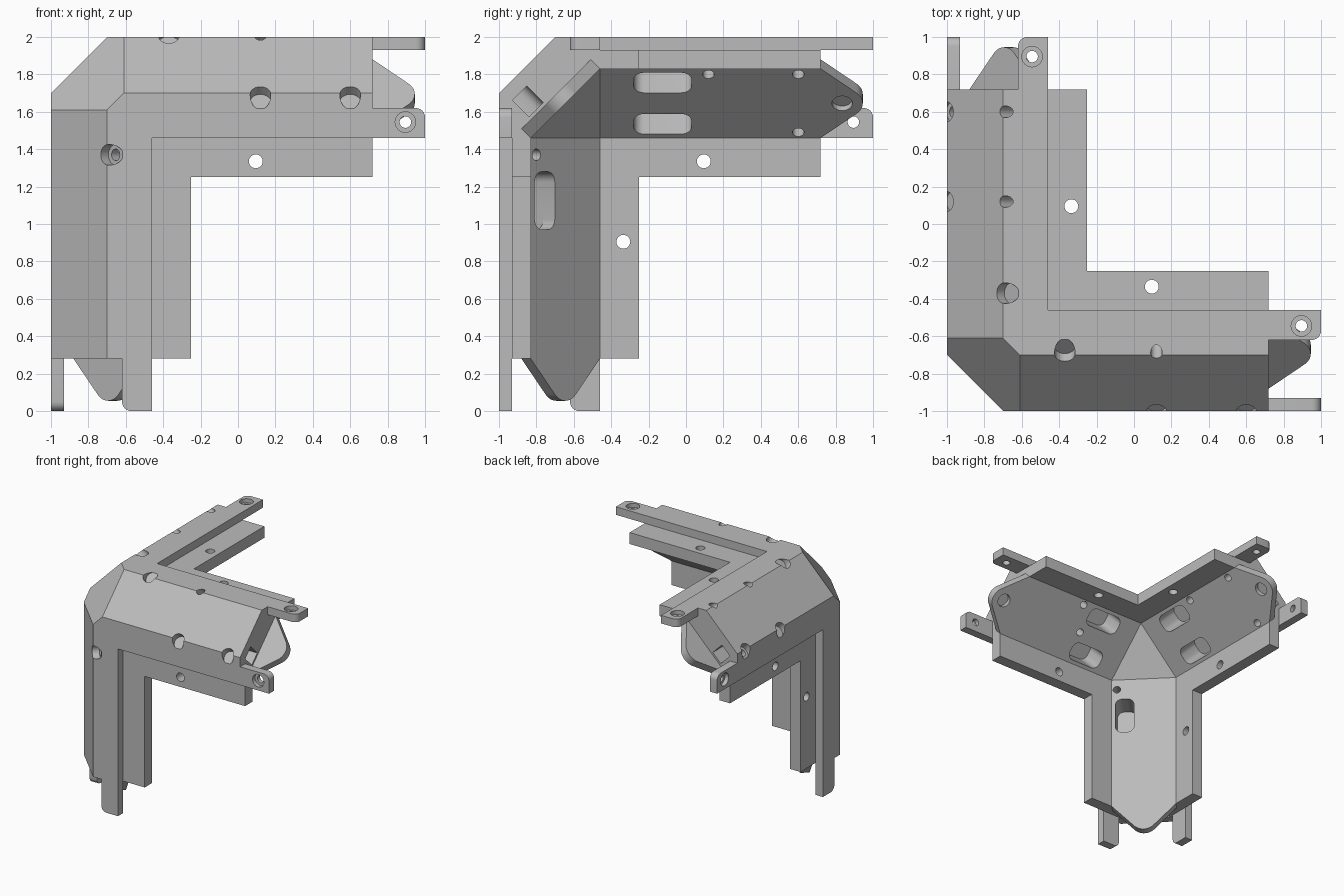
import bpy, bmesh, math
from mathutils import Vector, Matrix

cube = bpy.data.objects.get("Cube")
if cube:
    bpy.data.objects.remove(cube)

# Single grey finish
grey = bpy.data.materials.new("plain grey")
grey.use_nodes = True
grey.diffuse_color = (0.5, 0.5, 0.5, 1)
grey.node_tree.nodes["Principled BSDF"].inputs["Base Color"].default_value = (0.5, 0.5, 0.5, 1)

# Corner coordinates: origin at the outer corner, one arm along each axis
A, B, C = Vector((1, 0, 0)), Vector((0, 1, 0)), Vector((0, 0, 1))
D, P = (B + C).normalized(), (B - C).normalized()   # across the arm, along the bevel
DIAG = (A, P, D)
PLATES = ((A, C, B), (A, B, C))
TURNS = {"side": Matrix((A, B, C)), "back": Matrix((C, A, B)), "lower": Matrix((B, C, A))}
LENGTH = 1.72
R2 = math.sqrt(2)


def prism(bm, outline, lo, hi, axes):
    """Extrude a closed 2D outline along the third axis."""
    u, v, w = axes
    rings = [[bm.verts.new(u * p + v * q + w * h) for p, q in outline] for h in (lo, hi)]
    for ring in rings:
        bm.faces.new(ring)
    n = len(outline)
    for i in range(n):
        j = (i + 1) % n
        bm.faces.new((rings[0][i], rings[0][j], rings[1][j], rings[1][i]))


def arc(u, v, r, start=0, end=360, n=24):
    steps = n if end - start == 360 else n + 1
    angles = [math.radians(start + (end - start) * i / n) for i in range(steps)]
    return [(u + r * math.cos(t), v + r * math.sin(t)) for t in angles]


def rounded(u0, u1, v0, v1, r):
    return (arc(u1 - r, v1 - r, r, 0, 90, 6) + arc(u0 + r, v1 - r, r, 90, 180, 6)
            + arc(u0 + r, v0 + r, r, 180, 270, 6) + arc(u1 - r, v0 + r, r, 270, 360, 6))


def three_way(bm):
    """Repeat an arm's geometry on all three axes."""
    geom = bm.verts[:] + bm.edges[:] + bm.faces[:]
    for name in ("back", "lower"):
        copy = bmesh.ops.duplicate(bm, geom=geom)["geom"]
        for v in copy:
            if isinstance(v, bmesh.types.BMVert):
                v.co = TURNS[name] @ v.co


def make(name, bm):
    """Move from corner coordinates to the world and make an object."""
    for v in bm.verts:
        v.co = Vector((v.co.x - 1, v.co.y - 1, 2 - v.co.z))
    bmesh.ops.recalc_face_normals(bm, faces=bm.faces[:])
    mesh = bpy.data.meshes.new(name)
    bm.to_mesh(mesh)
    bm.free()
    mesh.materials.append(grey)
    ob = bpy.data.objects.new(name, mesh)
    bpy.context.collection.objects.link(ob)
    return ob


def cut(ob, *cutters):
    for c in cutters:
        c.hide_render = True
        mod = ob.modifiers.new("cut", 'BOOLEAN')
        mod.operation, mod.solver, mod.object = 'DIFFERENCE', 'EXACT', c
    bpy.context.view_layer.update()
    dg = bpy.context.evaluated_depsgraph_get()
    mesh = bpy.data.meshes.new_from_object(ob.evaluated_get(dg))
    ob.modifiers.clear()
    ob.data = mesh
    for c in cutters:
        bpy.data.objects.remove(c)


# Three-armed body: stepped section with flanges, mitred at the corner
half = [(0.30, 0), (0.54, 0), (0.54, 0.07), (0.75, 0.07), (0.75, 0.17), (0.54, 0.17)]
section = half + [(c, b) for b, c in reversed(half)]
bm = bmesh.new()
prism(bm, section, 0, LENGTH, (B, C, A))
for mitre in (A - B, A - C):
    bmesh.ops.bisect_plane(bm, geom=bm.verts[:] + bm.edges[:] + bm.faces[:], dist=1e-5,
                           plane_co=(0, 0, 0), plane_no=mitre, clear_inner=True)
three_way(bm)
bmesh.ops.remove_doubles(bm, verts=bm.verts[:], dist=1e-4)
res = bmesh.ops.bisect_plane(bm, geom=bm.verts[:] + bm.edges[:] + bm.faces[:], dist=1e-5,
                             plane_co=(0.23, 0.23, 0.23), plane_no=(1, 1, 1), clear_inner=True)
rim = [e for e in res["geom_cut"] if isinstance(e, bmesh.types.BMEdge)]
bmesh.ops.edgeloop_fill(bm, edges=rim)
body = make("three_arm_body", bm)

# Bores, slots and flange holes in every arm
bores, recesses = bmesh.new(), bmesh.new()
edge = 0.31 / R2
for side in (-1, 1):
    for a in (0.63, 1.12, 1.60):
        prism(bores, arc(a, side * edge, 0.031), 0.1, 0.6, DIAG)
        prism(recesses, arc(a, side * edge, 0.055), 0.03, 0.27, DIAG)
    lo, hi = sorted((side * 0.08, side * 0.188))
    prism(recesses, [(0.9, lo), (1.8, lo), (1.8, hi), (0.9, hi)], 0.29, 0.415, DIAG)
    lo, hi = sorted((side * 0.08, side * 0.232))
    prism(bores, rounded(0.72, 1.03, lo, hi, 0.055), 0.29, 0.6, DIAG)
for a in (0.69, 1.03, 1.375):
    prism(bores, arc(a, 0, 0.031), 0.40, 0.6, DIAG)
prism(bores, arc(0.63, 0, 0.035), 0.1, 0.34, DIAG)
for axes in PLATES:
    prism(bores, arc(1.095, 0.665, 0.037), 0.03, 0.21, axes)
for group in (bores, recesses):
    three_way(group)
cut(body, make("bore_cutter", bores), make("recess_cutter", recesses))

# Triangular web closing the inner corner
bm = bmesh.new()
for co in ((0.54, 0.54, 0.17), (0.54, 0.17, 0.54), (0.17, 0.54, 0.54), (0.3, 0.3, 0.3)):
    bm.verts.new(co)
bmesh.ops.convex_hull(bm, input=bm.verts[:])
make("inner_corner_web", bm)

# End tabs: two flat ears and one tapered tongue per arm
ear = [(LENGTH, 0.38)] + arc(1.95, 0.43, 0.05, -90, 0, 6) + [(2, 0.54), (LENGTH, 0.54)]
root, tip, radius = 0.37 / R2, 1.835, 0.11
tongue = [(LENGTH, -root)] + arc(tip, 0, radius, -50, 50, 16) + [(LENGTH, root)]
inner, outer = 0.71 / R2, 0.61 / R2
for arm, turn in TURNS.items():
    parts = [("ear_one", ear, 0, 0.07, PLATES[0], (1.895, 0.455), (-0.05, 0.035)),
             ("ear_two", ear, 0, 0.07, PLATES[1], (1.895, 0.455), (-0.05, 0.035)),
             ("tongue", tongue, outer, inner, DIAG, (tip, 0), (inner - 0.035, inner + 0.05))]
    for label, outline, lo, hi, axes, (u, v), sink in parts:
        meshes = []
        for shape, h0, h1 in ((outline, lo, hi), (arc(u, v, 0.031), lo - 0.1, hi + 0.1),
                              (arc(u, v, 0.055), *sink)):
            bm = bmesh.new()
            prism(bm, shape, h0, h1, axes)
            bmesh.ops.transform(bm, matrix=turn.to_4x4(), verts=bm.verts[:])
            meshes.append(bm)
        tab = make(f"{arm}_arm_{label}", meshes[0])
        cut(tab, make("hole_cutter", meshes[1]), make("sink_cutter", meshes[2]))

# Smooth the round walls, keep the edges crisp
bpy.ops.object.select_all(action='DESELECT')
for ob in bpy.context.collection.objects:
    if ob.type == 'MESH' and grey.name in ob.data.materials:
        ob.select_set(True)
        bpy.context.view_layer.objects.active = ob
bpy.ops.object.shade_smooth_by_angle(angle=math.radians(30))
